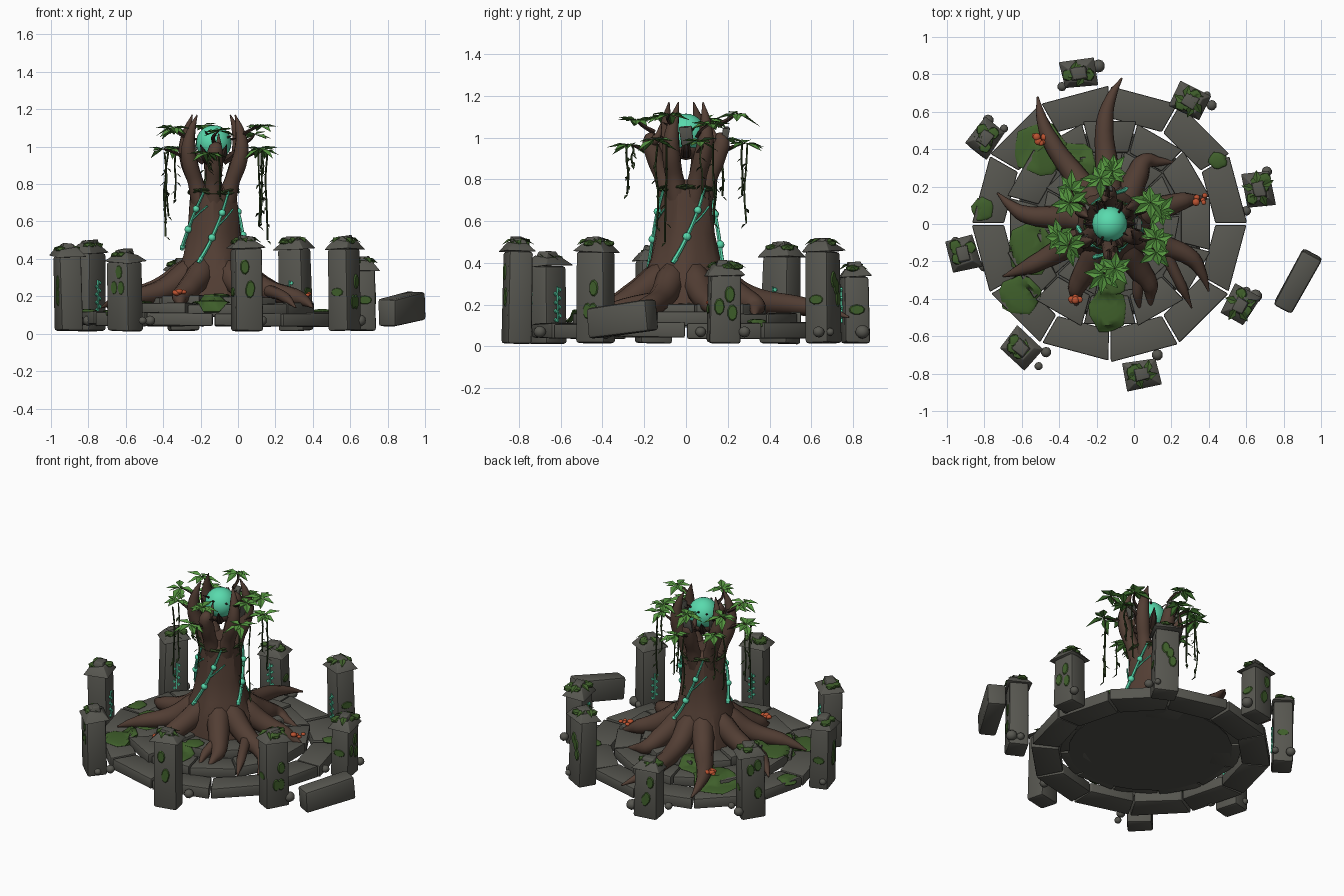
import bpy, bmesh, random
from math import sin, cos, pi, radians, atan2, hypot
from mathutils import Matrix, Vector, Euler

random.seed(4)
rnd = random.uniform
CX = -0.13  # tree axis
if "Cube" in bpy.data.objects:
    bpy.data.objects.remove(bpy.data.objects["Cube"])


def material(name, rgb):
    m = bpy.data.materials.new(name)
    m.use_nodes = True
    m.diffuse_color = (*rgb, 1)
    m.node_tree.nodes["Principled BSDF"].inputs["Base Color"].default_value = (*rgb, 1)
    return m


stone = material("stone grey", (.095, .094, .08))
dark_stone = material("dark stone", (.08, .08, .07))
bark = material("brown bark", (.085, .048, .034))
dark_bark = material("dark bark", (.035, .02, .015))
teal = material("glowing teal", (.1, .7, .42))
leaf_green = material("leaf green", (.09, .3, .05))
moss_green = material("moss green", (.05, .115, .024))
vine_green = material("vine green", (.03, .055, .016))
orange = material("mushroom orange", (.5, .085, .03))


def shade(ob, angle):
    bpy.ops.object.select_all(action="DESELECT")
    ob.select_set(True)
    bpy.context.view_layer.objects.active = ob
    bpy.ops.object.shade_smooth_by_angle(angle=radians(angle))


def finish(name, bm, mat, angle=40, bevel=0):
    if bevel:
        bmesh.ops.recalc_face_normals(bm, faces=bm.faces[:])
        bmesh.ops.bevel(bm, geom=bm.edges[:], offset=bevel, segments=2, profile=.5, affect="EDGES")
    me = bpy.data.meshes.new(name)
    bm.to_mesh(me)
    bm.free()
    me.materials.append(mat)
    ob = bpy.data.objects.new(name, me)
    bpy.context.collection.objects.link(ob)
    if angle:
        shade(ob, angle)


def tubes(name, paths, mat, sides=1):
    """Tapered tubes; every path is a list of (point, radius)."""
    cu = bpy.data.curves.new(name, "CURVE")
    cu.dimensions, cu.bevel_depth, cu.bevel_resolution = "3D", 1, sides
    cu.resolution_u, cu.use_fill_caps = 5, True
    for path in paths:
        sp = cu.splines.new("BEZIER")
        sp.bezier_points.add(len(path) - 1)
        for bp, (p, r) in zip(sp.bezier_points, path):
            bp.co, bp.radius = p, r
            bp.handle_left_type = bp.handle_right_type = "AUTO"
    ob = bpy.data.objects.new(name, cu)
    bpy.context.collection.objects.link(ob)
    bpy.ops.object.select_all(action="DESELECT")
    ob.select_set(True)
    bpy.context.view_layer.objects.active = ob
    bpy.ops.object.convert(target="MESH")
    bpy.context.object.data.materials.clear()
    bpy.context.object.data.materials.append(mat)
    shade(bpy.context.object, 50)


def polar(r, a, z):
    return Vector((CX + r * cos(a), r * sin(a), z))


def box(bm, mat4, size, taper=1, jitter=.006):
    for v in bmesh.ops.create_cube(bm, size=1)["verts"]:
        k = taper if v.co.z > 0 else 1
        p = Vector((v.co.x * size[0] * k, v.co.y * size[1] * k, v.co.z * size[2]))
        v.co = mat4 @ (p + Vector([rnd(-jitter, jitter) for _ in range(3)]))


def ball(bm, p, r, scale=(1, 1, 1), sub=2):
    bmesh.ops.create_icosphere(bm, subdivisions=sub, radius=r,
                               matrix=Matrix.Translation(p) @ Matrix.Diagonal((*scale, 1)))


def leaf(bm, o, yaw, pitch, length, width):
    d = Vector((cos(yaw) * cos(pitch), sin(yaw) * cos(pitch), sin(pitch)))
    side = Vector((-sin(yaw), cos(yaw), 0)) * width / 2
    o, mid = Vector(o), Vector(o) + d * length * .45
    tip = o + d * length - Vector((0, 0, length * .25))
    l, r, s, t = [bm.verts.new(p) for p in (mid + side, mid - side, o, tip)]
    bm.faces.new((s, r, t))
    bm.faces.new((s, t, l))


# Three stepped rings of paving blocks and the core under them
for name, r0, r1, z0, z1, n, off in (("outer_ring", .555, .73, .045, .115, 12, 0),
                                     ("middle_ring", .385, .55, .095, .16, 12, .5),
                                     ("inner_ring", .16, .375, .13, .2, 10, .2)):
    bm = bmesh.new()
    for i in range(n):
        a0, a1 = [(i + off + e) * 2 * pi / n for e in (.015, .985)]
        k, lift = rnd(-.01, .01), rnd(-.007, .007)
        corners = ((r0, a0), (r1 + k, a0), (r1 + k, a1), (r0, a1))
        vs = [bm.verts.new(polar(r + .01, a, z + lift + rnd(-.004, .004)))
              for z in (z0, z1) for r, a in corners]
        bm.faces.new(vs[3::-1])
        bm.faces.new(vs[4:])
        for j in range(4):
            bm.faces.new((vs[j], vs[(j + 1) % 4], vs[(j + 1) % 4 + 4], vs[j + 4]))
    finish(name, bm, stone, bevel=.008)
bm = bmesh.new()
bmesh.ops.create_cone(bm, cap_ends=True, segments=24, radius1=.5, radius2=.48, depth=.05,
                      matrix=Matrix.Translation((CX, 0, .115)))
finish("platform_core", bm, dark_stone)


def tier(p):
    r = hypot(p.x - CX, p.y)
    return .203 if r < .38 else .167 if r < .55 else .12 if r < .71 else .1


# Moss draped over the paving
bm = bmesh.new()
for x, y, r in ((-.5, .4, .14), (-.81, .08, .07), (-.55, -.13, .14), (-.14, -.46, .12),
                (-.31, .33, .11), (.45, .34, .05), (-.61, -.38, .12), (-.1, -.32, .07)):
    sx, sy = rnd(.8, 1.05), rnd(.85, 1.05)
    for v in bmesh.ops.create_uvsphere(bm, u_segments=14, v_segments=12, radius=1)["verts"]:
        w = r * (1 + .08 * sin(5 * atan2(v.co.y, v.co.x) + x * 9))
        v.co = Vector((x + v.co.x * w * sx, y + v.co.y * w * sy, .012 * v.co.z))
        v.co.z += tier(v.co)
finish("ground_moss", bm, moss_green, 60)

# Standing pillars with caps, moss, runes
pillars = ((-.29, .81, .4), (.31, .66, .52), (.665, .18, .41), (.57, -.43, .52),
           (.05, -.81, .52), (-.6, -.66, .45), (-.905, -.155, .48), (-.8, .45, .5))
body, cap, moss, tufts, rune = [bmesh.new() for _ in range(5)]
for x, y, h in pillars:
    M = (Matrix.Translation((x, y, .015)) @ Matrix.Rotation(atan2(y, x - CX) + rnd(-.12, .12), 4, "Z")
         @ Euler((rnd(-.02, .02), rnd(-.02, .02), 0)).to_matrix().to_4x4())
    T = Matrix.Translation
    box(body, M @ T((0, 0, (h - .08) / 2)), (.125, .155, h - .08), .95, .004)
    box(cap, M @ T((0, 0, h - .06)), (.15, .185, .045), .55, .009)
    box(cap, M @ T((0, 0, h - .03)), (.075, .09, .035), .75)
    for k in range(4):
        ball(moss, M @ Vector((rnd(-.045, .045), rnd(-.06, .06), h - .042)), .036, (1, 1, .5), 1)
    for k in range(5):
        a = k * 1.25 + rnd(0, .5)
        leaf(tufts, M @ Vector((.02 * cos(a), .03 * sin(a), h - .015)), a, -.2, .075, .045)
    for k in range(4):  # moss plates on the outer and one side face
        face = Matrix.Rotation(pi / 2, 4, "Y") if k < 3 else Matrix.Rotation(pi / 2, 4, "X")
        spot = (.061, rnd(-.035, .035), rnd(.12, h - .13)) if k < 3 else (0, -.076, h * .4)
        bmesh.ops.create_cone(moss, cap_ends=True, segments=9, radius1=.034, radius2=.026, depth=.009,
                              matrix=M @ T(spot) @ face @ Matrix.Diagonal((1.3, .8, 1, 1)))
    # glowing stem with paired marks facing the tree
    box(rune, M @ T((-.063, 0, .185)), (.008, .006, .17), 1, .001)
    for k in range(8):
        box(rune, M @ T((-.064, .014 * (-1) ** k, .11 + k * .021))
            @ Matrix.Rotation(pi / 4, 4, "X"), (.009, .015, .015), 1, .001)
finish("pillar_bodies", body, stone, bevel=.014)
finish("pillar_caps", cap, stone, bevel=.004)
finish("pillar_moss", moss, moss_green)
finish("pillar_tufts", tufts, moss_green, 0)
finish("pillar_runes", rune, teal, 0)

# Fallen block
bm = bmesh.new()
box(bm, Matrix.Translation((.875, -.305, .13)) @ Matrix.Rotation(radians(61), 4, "Z")
    @ Matrix.Rotation(radians(-7), 4, "Y"), (.335, .11, .145), 1, .006)
finish("fallen_block", bm, stone, bevel=.016)

# Loose boulders
bm = bmesh.new()
for x, y, r in ((-.19, .845, .035), (-.385, .735, .025), (.415, .635, .028), (.39, .69, .02),
                (.71, .28, .028), (.6, .07, .026), (.65, -.385, .035), (.6, -.36, .025),
                (.125, -.7, .03), (-.47, -.685, .028), (-.51, -.76, .022), (-.955, -.09, .022),
                (-.8, -.225, .03), (-.78, .555, .03), (-.695, .51, .022)):
    ball(bm, (x, y, .07), r, (1, 1, .95))
finish("boulders", bm, stone, 60)

# Trunk
profile = ((.23, .18), (.205, .33), (.165, .42), (.142, .54), (.13, .67), (.121, .76), (.08, .8))


def trunk_radius(z):
    for (r0, z0), (r1, z1) in zip(profile, profile[1:]):
        if z <= z1:
            return r0 + (r1 - r0) * (z - z0) / (z1 - z0)


bm = bmesh.new()
N = 20
rings = [[bm.verts.new(polar(r * (1 + .05 * sin(5 * (i * 2 * pi / N + z))), i * 2 * pi / N, z))
          for i in range(N)] for r, z in profile]
for lo, hi in zip(rings, rings[1:]):
    for i in range(N):
        bm.faces.new((lo[i], lo[(i + 1) % N], hi[(i + 1) % N], hi[i]))
bm.faces.new(rings[-1])
finish("trunk", bm, bark, 30)

# Roots sweeping down to the paving: tip position and sideways bend
paths = []
for x, y, bend in ((-.065, .78, .13), (-.515, .68, .1), (-.73, .165, .15), (-.7, -.28, .03),
                   (-.31, -.46, -.1), (.09, -.45, .12), (.4, -.36, .2), (.39, .14, .04), (.22, .33, .3)):
    L, a = hypot(x - CX, y), atan2(y, x - CX)
    path = [(polar(r, a + bend * w, z), t) for r, z, t, w in (
        (.08, .39, .058, .3), (.17, .315, .072, .7), (.3, .235, .062, 1),
        (L * .55 + .12, .195, .046, 1), (L * .88, .17, .026, .5), (L, .14, .005, 0))]
    paths.append(path)
    if y < -.3 and x > 0:  # forked tip
        paths.append([(path[2][0], .035), (polar(L * .8, a - bend * .6, .19), .028),
                      (polar(L * .98, a - bend, .14), .004)])
tubes("roots", paths, bark, 3)

# Claw branches bulging round the orb, with short inner claws
paths, short = [], []
for k in range(6):
    a = radians(30 + 60 * k)
    top = 1.17 if k not in (1, 4) else 1.07
    paths.append([(polar(r, a + w, z), t) for r, z, t, w in (
        (.075, .7, .055, 0), (.115, .82, .042, 0), (.15, .91, .044, .04), (.165, .99, .039, .08),
        (.15, top - .08, .023, .14), (.12, top, .003, .22))])
    b = a + pi / 6
    short.append([(polar(.05, b, .92), .024), (polar(.1, b, .955), .022), (polar(.14, b, 1.01), .003)])
tubes("claw_branches", paths, bark, 3)
tubes("inner_claws", short, dark_bark)
bm = bmesh.new()
ball(bm, (CX, 0, .945), .07, (1, 1, .75))
finish("orb_cradle", bm, bark, 30)

# Orb with thorns
bm = bmesh.new()
bmesh.ops.create_uvsphere(bm, u_segments=24, v_segments=14, radius=.095,
                          matrix=Matrix.Translation((CX, 0, 1.02)))
finish("orb", bm, teal, 60)
paths = []
for k in range(9):
    a, e = k * 2.4, .2 + .12 * (k % 4)
    d = Vector((cos(a) * cos(e), sin(a) * cos(e), sin(e)))
    paths.append([(Vector((CX, 0, 1.02)) + d * s, r) for s, r in ((.09, .008), (.105, .005), (.125, .001))])
tubes("orb_thorns", paths, dark_bark, 0)

# Stone shards caught in the crown
bm = bmesh.new()
for r, deg in ((.155, 0), (.15, 215), (.19, 95), (.15, 150)):
    box(bm, Matrix.Translation(polar(r, radians(deg), 1.01)) @ Euler((.1, .15, radians(deg))).to_matrix().to_4x4(),
        (.03, .055, .08))
finish("crown_shards", bm, stone, bevel=.004)

# Leaf clusters on twigs, with hanging vines
leaves, small, twigs, vines = bmesh.new(), bmesh.new(), [], []
for x, y, low in ((-.15, .28, .59), (-.355, .155, .63), (.13, .1, .59),
                  (.135, -.12, .5), (-.13, -.27, .73), (-.39, -.1, .52)):
    r, a = hypot(x - CX, y), atan2(y, x - CX)
    for rr, z, count, turn in ((r - .03, 1.08 + rnd(-.02, .04), 8, .12), (r, .985 + rnd(-.02, .02), 8, -.12)):
        c = polar(rr, a + turn, z)
        twigs.append([(polar(.15, a, z - .06), .012), (polar(.21, a, z - .025), .009), (c, .004)])
        for k in range(count):
            leaf(leaves, c, k * 2 * pi / count + rnd(-.25, .25), rnd(-.35, .45), rnd(.075, .12), .05)
    for s in (-1, 1):
        end = low if s > 0 else low + rnd(.06, .16)
        p = polar(r + .01 * s, a + .1 * s, 0)
        vines.append([(p + Vector((rnd(-.008, .008), rnd(-.008, .008), .97 + (end - .97) * t)), .005)
                      for t in (0, .3, .6, 1)])
        for k in range(5):
            leaf(small, p + Vector((0, 0, end + (.95 - end) * k / 5)), rnd(0, 6.3), -.5, .035, .018)
finish("leaf_clusters", leaves, leaf_green, 0)
finish("vine_leaves", small, vine_green, 0)
tubes("twigs", twigs, dark_bark, 0)

# Vine collar round the trunk
for k in range(2):
    vines.append([(polar(.133, i * pi / 6, .76 + .012 * sin(i * 1.7 + k * 2)), .007) for i in range(13)])
tubes("hanging_vines", vines, vine_green, 0)

# Glowing veins climbing the trunk with beads
veins, beads = [], bmesh.new()
for start, foot in ((245, .38), (185, .45), (340, .4), (62, .34)):
    def on_trunk(turn, t):
        z = foot + (.76 - foot) * t
        return polar(trunk_radius(z) * 1.04 + .006, radians(start + turn), z)
    veins.append([(on_trunk(62 * t, t), .012 - .005 * t) for t in (0, .2, .4, .6, .8, 1)])
    veins.append([(on_trunk(31 + 40 * t, .5 + .25 * t), .005) for t in (0, .5, 1)])
    for t, r in ((.05, .014), (.35, .021), (.7, .019)):
        ball(beads, on_trunk(62 * t, t), r)
tubes("glowing_veins", veins, teal)
finish("vein_beads", beads, teal, 60)

# Mushroom clusters on the roots
bm = bmesh.new()
for x, y, z in ((-.51, .45, .215), (-.31, -.4, .215), (.35, .14, .2)):
    for k in range(6):
        ball(bm, (x + rnd(-.035, .035), y + rnd(-.025, .025), z + rnd(0, .015)), rnd(.013, .021), (1, 1, .7))
finish("mushrooms", bm, orange, 60)
